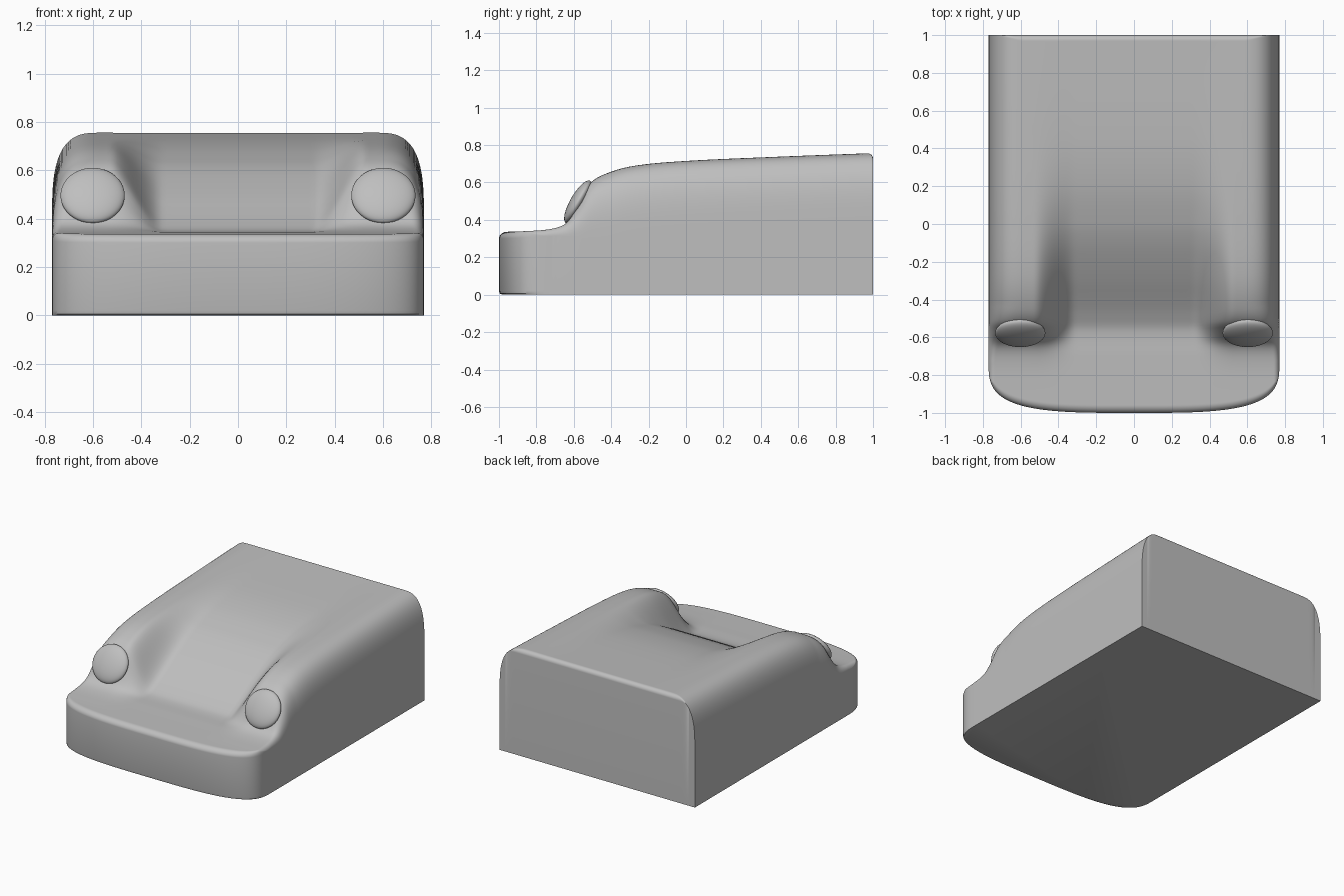
import bpy, bmesh, math

if "Cube" in bpy.data.objects:
    bpy.data.objects.remove(bpy.data.objects["Cube"])

grey = bpy.data.materials.new("plain_grey")
grey.diffuse_color = (0.52, 0.52, 0.52, 1)
grey.use_nodes = True
grey.node_tree.nodes["Principled BSDF"].inputs["Base Color"].default_value = grey.diffuse_color

W = 0.77          # half width
NU, NS = 120, 160  # grid resolution across and along

# Lengthwise height profiles (y, z): fender crest and hood centre line
CREST = [(-1, .335), (-.85, .34), (-.73, .35), (-.66, .37), (-.62, .405), (-.57, .495),
         (-.52, .59), (-.42, .65), (-.27, .69), (0, .715), (.5, .738), (1, .757)]
HOOD = [(-1, .335), (-.7, .345), (-.56, .352), (-.48, .385), (-.4, .43), (-.3, .49),
        (-.2, .545), (-.1, .595), (0, .635), (.2, .69), (.45, .725), (1, .757)]


def curve(pts, y):
    """Smooth Hermite interpolation through profile points."""
    n = len(pts)
    y = min(max(y, pts[0][0]), pts[-1][0])
    i = next(k for k in range(n - 1) if y <= pts[k + 1][0])

    def slope(k):
        a, b = pts[max(k - 1, 0)], pts[min(k + 1, n - 1)]
        return (b[1] - a[1]) / (b[0] - a[0])
    h = pts[i + 1][0] - pts[i][0]
    t = (y - pts[i][0]) / h
    return ((2*t**3 - 3*t**2 + 1) * pts[i][1] + (t**3 - 2*t**2 + t) * h * slope(i)
            + (3*t**2 - 2*t**3) * pts[i + 1][1] + (t**3 - t**2) * h * slope(i + 1))


def smoothstep(a, b, v):
    t = min(max((v - a) / (b - a), 0), 1)
    return t * t * (3 - 2 * t)


def edge_drop(dist, radius, depth, p):
    """Rounded fall-off within radius of an edge."""
    k = min(max(1 - dist / radius, 0), 1)
    return depth * (1 - (1 - k**p) ** (1 / p))


def body_point(u, s):
    x = W * u
    # bowed front outline
    sag = 0.28 * (1 - max(0, 1 - abs(u)**3.5) ** (1 / 3.5))
    y = s + sag * max(0, -s)
    crest, hood = curve(CREST, y), curve(HOOD, y)
    z = hood + (crest - hood) * smoothstep(.31, .53, abs(x))
    f = min(max((crest - .35) / .3, 0), 1)
    side = edge_drop(W - abs(x), .03 + .17 * f, .035 + .315 * f, 2 + f)
    front = edge_drop(s + 1, .04, .035, 2)
    rear = edge_drop(1 - s, .03, .03, 2)
    drop = (side**4 + front**4 + rear**4) ** .25
    return x, y, z - drop


# Car front body: sculpted top, walls and floor
bm = bmesh.new()
us = [math.sin(math.pi / 2 * (2 * i / NU - 1)) for i in range(NU + 1)]
ss = [math.sin(math.pi / 2 * (2 * j / NS - 1)) for j in range(NS + 1)]
grid = [[bm.verts.new(body_point(u, s)) for u in us] for s in ss]
for j in range(NS):
    for i in range(NU):
        bm.faces.new((grid[j][i], grid[j][i+1], grid[j+1][i+1], grid[j+1][i]))
rim = (grid[0][:] + [r[-1] for r in grid[1:]] + grid[-1][-2::-1]
       + [r[0] for r in grid[-2:0:-1]])
for z, pull in ((.02, 0), (.006, .004), (0, .015)):
    low = [bm.verts.new((v.co.x, v.co.y * (1 - pull) if v.co.y < 0 else v.co.y, z))
           for v in rim]
    for k in range(len(rim)):
        m = (k + 1) % len(rim)
        bm.faces.new((rim[m], rim[k], low[k], low[m]))
    rim = low
bm.faces.new(rim[::-1])
bmesh.ops.recalc_face_normals(bm, faces=bm.faces)
mesh = bpy.data.meshes.new("car_front_body")
bm.to_mesh(mesh)
bm.free()
body = bpy.data.objects.new("car_front_body", mesh)
bpy.context.collection.objects.link(body)
parts = [body]

# Headlight lenses leaning back on the fenders
for side, name in ((-1, "left"), (1, "right")):
    bpy.ops.mesh.primitive_uv_sphere_add(segments=48, ring_count=24, radius=1,
                                         location=(side * .602, -.577, .496),
                                         rotation=(math.radians(-30), 0, 0))
    lens = bpy.context.object
    lens.name = name + "_headlight"
    lens.scale = (.133, .042, .13)
    parts.append(lens)

for ob in parts:
    ob.data.materials.append(grey)
    bpy.ops.object.select_all(action='DESELECT')
    ob.select_set(True)
    bpy.context.view_layer.objects.active = ob
    bpy.ops.object.shade_smooth_by_angle(angle=math.radians(35))
